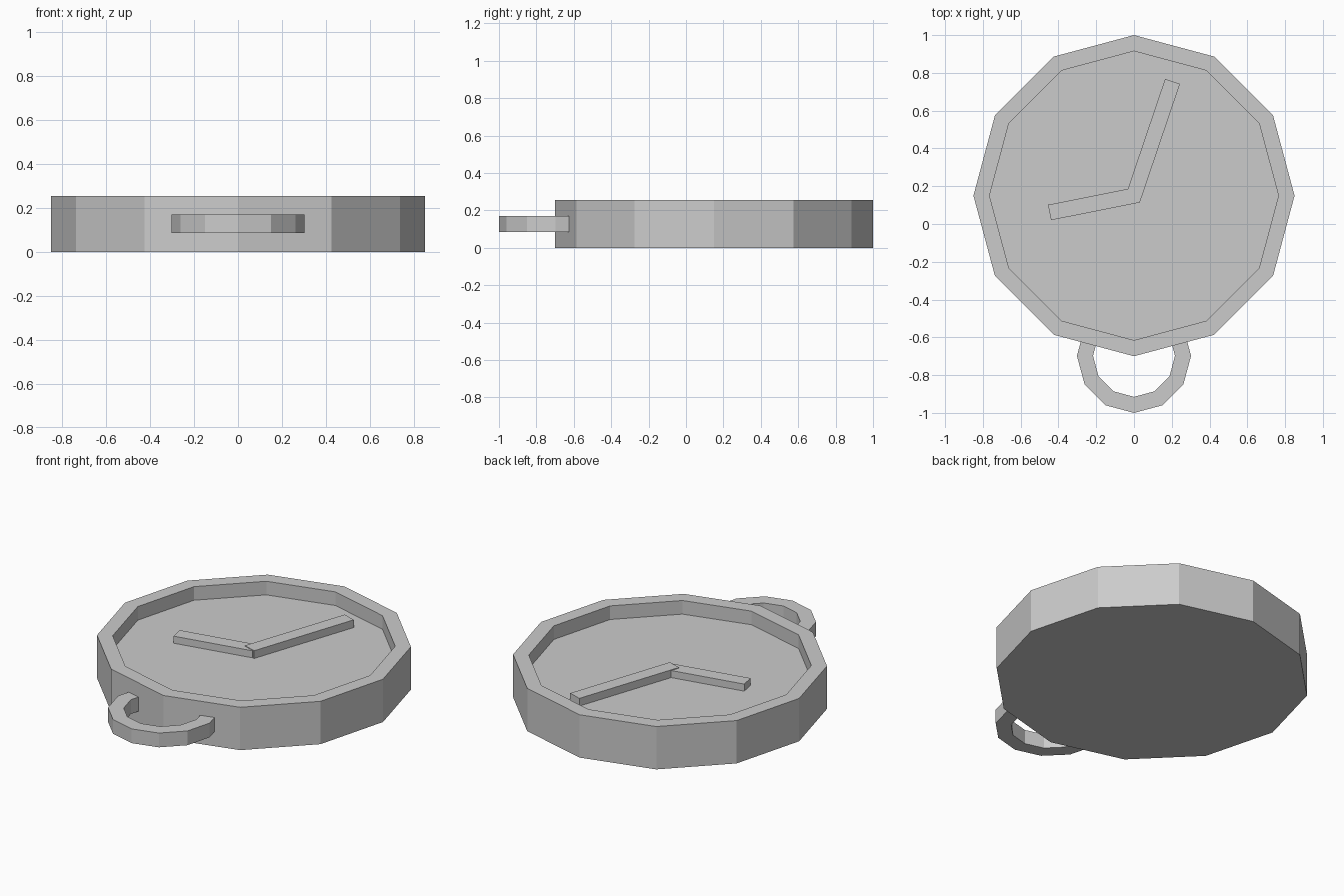
import bpy, bmesh, math
from mathutils import Vector

if "Cube" in bpy.data.objects:
    bpy.data.objects.remove(bpy.data.objects["Cube"])

SIDES = 12


def finish(bm, name):
    bmesh.ops.remove_doubles(bm, verts=bm.verts, dist=1e-5)
    bmesh.ops.recalc_face_normals(bm, faces=bm.faces)
    mesh = bpy.data.meshes.new(name)
    bm.to_mesh(mesh)
    bm.free()
    obj = bpy.data.objects.new(name, mesh)
    bpy.context.collection.objects.link(obj)
    return obj


def lathe(name, centre, profile, closed=False):
    """Turn a (radius, z) profile into a 12-sided solid with flat faces."""
    bm = bmesh.new()
    loops = []
    for r, z in profile:
        angles = [math.pi / 2 + 2 * math.pi * i / SIDES for i in range(SIDES)]
        loops.append([bm.verts.new((centre[0] + r * math.cos(a),
                                    centre[1] + r * math.sin(a), z)) for a in angles])
    pairs = list(zip(loops, loops[1:]))
    if closed:
        pairs.append((loops[-1], loops[0]))
    for a, b in pairs:
        for i in range(SIDES):
            j = (i + 1) % SIDES
            bm.faces.new((a[i], a[j], b[j], b[i]))
    if not closed:
        bm.faces.new(loops[0])
        bm.faces.new(loops[-1])
    return finish(bm, name)


def hand(name, start, end, width, z0, z1):
    """Flat bar between two points on the dial."""
    a, b = Vector(start), Vector(end)
    d = (b - a).normalized() * width / 2
    n = Vector((-d.y, d.x))
    bm = bmesh.new()
    base = bm.faces.new([bm.verts.new((p.x, p.y, z0)) for p in (a + n, a - n, b - n, b + n)])
    top = bmesh.ops.extrude_face_region(bm, geom=[base])["geom"]
    for v in top:
        if isinstance(v, bmesh.types.BMVert):
            v.co.z = z1
    return finish(bm, name)


# Case with raised rim and recessed dial
FLOOR = 0.174
lathe("clock_case", (0, 0.15),
      [(0.85, 0), (0.85, 0.255), (0.765, 0.255), (0.765, FLOOR)])

# Hanging loop, partly sunk into the case
lathe("hanging_loop", (0, -0.698),
      [(0.302, 0.086), (0.302, 0.171), (0.217, 0.171), (0.217, 0.086)], closed=True)

# Hands
hand("hour_hand", (0.01, 0.152), (-0.447, 0.061), 0.083, FLOOR, 0.216)
hand("minute_hand", (-0.01, 0.123), (0.204, 0.755), 0.083, FLOOR, 0.22)
